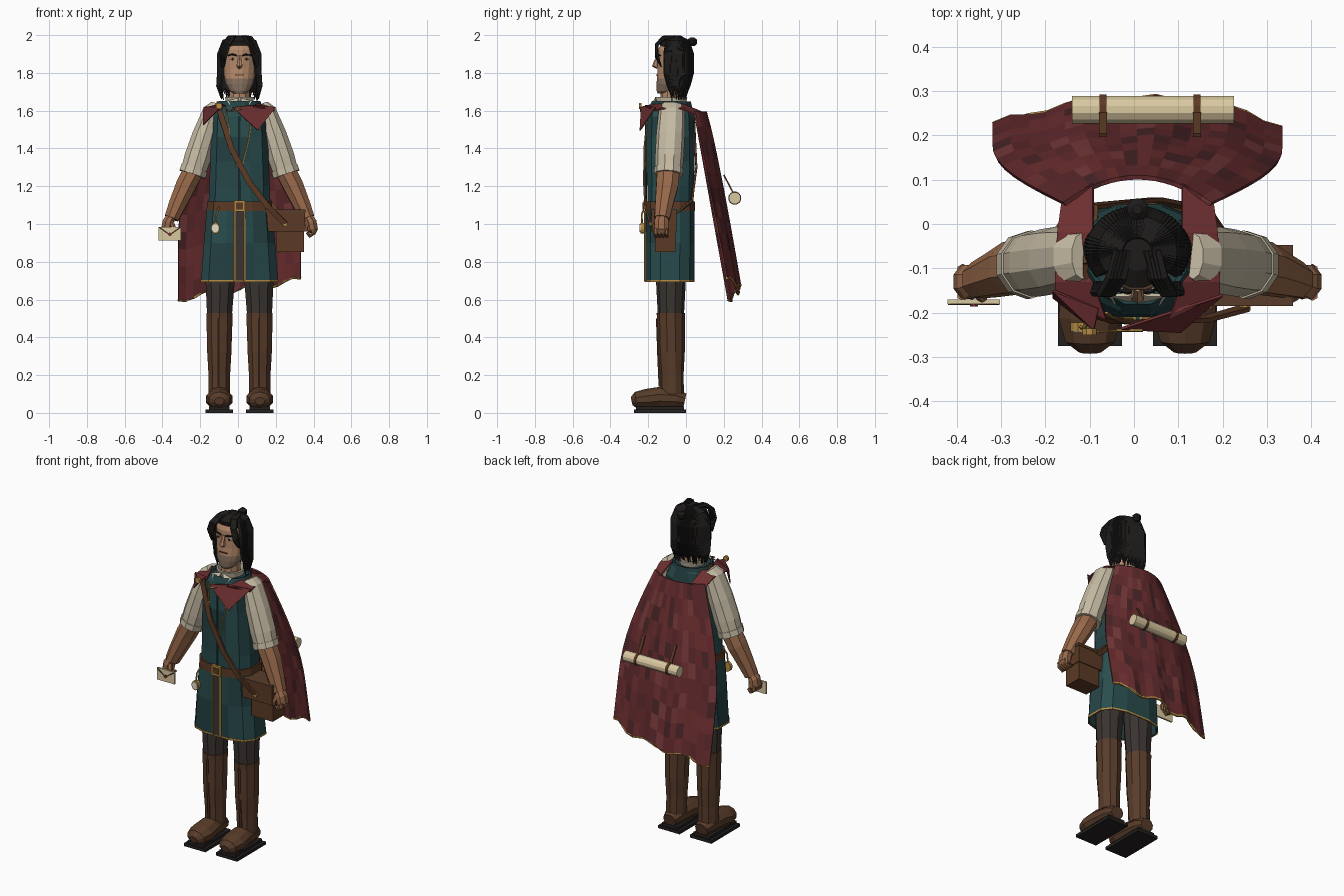
import bpy, bmesh, math, random
from mathutils import Vector as V

random.seed(4)
CX = 0.008  # the figure's own middle line


def mat(name, hexa):
    m = bpy.data.materials.new(name)
    c = [int(hexa[i:i + 2], 16) / 255 for i in (0, 2, 4)]
    m.diffuse_color = [((k + .055) / 1.055) ** 2.4 if k > .04 else k / 12.92 for k in c] + [1]
    return m


TEAL = [mat("teal_a", "27484a"), mat("teal_b", "2a4d4e"), mat("teal_c", "234042")]
REDS = [mat("red_" + h, h) for h in ("662b2e", "6e2f30", "5c282b", "77393a", "4b2528")]
CREAM, SKIN, STUBBLE = mat("linen", "c6bba4"), mat("skin", "b58a6b"), mat("stubble", "86705f")
ARM, HAIR, GOLD = mat("tanned_skin", "98694a"), mat("hair", "1e1c1b"), mat("gold", "b58d45")
BOOT, LEATHER, DARK = mat("boot_leather", "583c2a"), mat("leather", "5c3a25"), mat("sole", "242120")
PANTS, PAPER, EYE = mat("trousers", "3a3430"), mat("paper", "d9c8a0"), mat("eye", "e6ddd0")


def mesh(name, verts, faces, mats, thick=0):
    mats = mats if isinstance(mats, list) else [mats]
    me = bpy.data.meshes.new(name)
    bm = bmesh.new()
    vs = [bm.verts.new(v) for v in verts]
    for f in faces:
        bm.faces.new([vs[i] for i in f]).material_index = random.randrange(len(mats))
    bmesh.ops.recalc_face_normals(bm, faces=bm.faces)
    bm.to_mesh(me)
    bm.free()
    for m in mats:
        me.materials.append(m)
    ob = bpy.data.objects.new(name, me)
    bpy.context.collection.objects.link(ob)
    if thick:
        md = ob.modifiers.new("thickness", 'SOLIDIFY')
        md.thickness, md.offset = thick, 0
    return ob


def tube(name, pts, radii, n, mats, flat=False, p=1, cap=True, thick=0):
    """Loft n-sided rings along a path; flat keeps the rings horizontal."""
    pts = [V(q) for q in pts]
    if not isinstance(radii, list):
        radii = [radii] * len(pts)
    verts, faces = [], []
    for i, (c, r) in enumerate(zip(pts, radii)):
        ra, rb = r if isinstance(r, tuple) else (r, r)
        t = (pts[min(i + 1, len(pts) - 1)] - pts[max(i - 1, 0)]).normalized()
        t = V((0, 0, 1)) if flat else t
        ref = V((0, 1, 0)) if abs(t.x) > .9 else V((1, 0, 0))
        u = (ref - t * ref.dot(t)).normalized()
        w = t.cross(u)
        for k in range(n):
            a = 2 * math.pi * (k + .5) / n
            ca, sa = math.cos(a), math.sin(a)
            e = (math.cos(math.pi / n)) ** p
            verts.append(c + u * math.copysign(abs(ca) ** p, ca) * ra / e
                         + w * math.copysign(abs(sa) ** p, sa) * rb / e)
    for i in range(len(pts) - 1):
        for k in range(n):
            a, b = i * n + k, i * n + (k + 1) % n
            faces.append((a, b, b + n, a + n))
    if cap:
        faces += [tuple(range(n)), tuple(range(len(verts) - n, len(verts)))]
    return mesh(name, verts, faces, mats, thick)


def box(name, x0, x1, y0, y1, z0, z1, m):
    vs = [(x, y, z) for x in (x0, x1) for y in (y0, y1) for z in (z0, z1)]
    fs = [(0, 1, 3, 2), (4, 5, 7, 6), (0, 1, 5, 4), (2, 3, 7, 6), (0, 2, 6, 4), (1, 3, 7, 5)]
    return mesh(name, vs, fs, m)


def body(name, rows, n, mats, **kw):
    """Horizontal loft from rows of (z, half width, front y, back y)."""
    return tube(name, [(CX, (f + b) / 2, z) for z, r, f, b in rows],
                [(r, (b - f) / 2) for z, r, f, b in rows], n, mats, flat=True, **kw)


# Torso, skirt and belt
body("vest", [(1.08, .165, -.205, .04), (1.2, .16, -.205, .042), (1.33, .155, -.21, .045), (1.46, .15, -.21, .045),
              (1.57, .145, -.205, .04), (1.62, .115, -.195, .03), (1.64, .09, -.18, .015)], 12, TEAL, p=.75)
body("skirt", [(1.1, .168, -.207, .042), (.9, .185, -.21, .042), (.695, .2, -.21, .04)], 12, TEAL,
     p=.7, cap=False, thick=.008)
body("belt", [(1.07, .174, -.213, .048), (1.12, .172, -.213, .048)], 12, LEATHER, p=.72)
body("skirt_hem", [(.692, .204, -.214, .044), (.703, .204, -.214, .044)], 12, GOLD, p=.7, cap=False, thick=.004)
box("belt_buckle", CX - .03, CX + .03, -.226, -.21, 1.065, 1.125, GOLD)
box("buckle_centre", CX - .019, CX + .019, -.229, -.22, 1.077, 1.113, LEATHER)
box("skirt_placket", CX - .022, CX + .022, -.218, -.208, .7, 1.07, PANTS)
for s in (-1, 1):
    tube("skirt_trim", [(CX + s * .026, -.217, 1.07), (CX + s * .026, -.217, .695)], .005, 5, GOLD)
    tube("vest_trim", [(CX + s * .07, -.2, 1.61), (CX + s * .05, -.214, 1.45), (CX + s * .012, -.214, 1.3)], .003, 5, GOLD)
tube("vest_seam", [(CX, -.212, 1.57), (CX, -.212, 1.12)], .004, 5, TEAL[2])

# Neck and collars
tube("neck", [(CX, -.08, 1.6), (CX, -.08, 1.75)], .052, 10, SKIN)
body("vest_collar", [(1.6, .125, -.2, .03), (1.648, .105, -.175, .02)], 12, TEAL[2], cap=False, thick=.012)
body("shirt_collar", [(1.62, .062, -.15, -.01), (1.672, .072, -.158, 0)], 14, CREAM, cap=False, thick=.01)
for s in (-1, 1):
    mesh("collar_point", [(CX + s * .005, -.16, 1.665), (CX + s * .065, -.16, 1.65), (CX + s * .03, -.205, 1.595)],
         [(0, 1, 2)], CREAM, .008)

# Head: the chin and jaw carry stubble
head = body("head", [(1.69, .03, -.15, -.08), (1.705, .052, -.155, -.06), (1.74, .072, -.156, -.03),
                     (1.77, .079, -.154, -.005), (1.82, .086, -.15, .012), (1.87, .089, -.15, .018),
                     (1.92, .086, -.148, .014), (1.96, .068, -.13, 0), (1.985, .03, -.095, -.03)], 16, [SKIN, STUBBLE])
for f in head.data.polygons:
    f.material_index = int(f.center.z < 1.79 and f.center.y < -.04)
tube("nose", [(CX, -.145, 1.89), (CX, -.158, 1.86), (CX, -.163, 1.84), (CX, -.15, 1.83)],
     [.007, .01, .015, .01], 6, SKIN)
box("mouth", CX - .025, CX + .025, -.158, -.14, 1.785, 1.791, LEATHER)
for s in (-1, 1):
    x = CX + s * .036
    tube("eye", [(x - .014, -.139, 1.874), (x, -.142, 1.874), (x + .014, -.139, 1.874)], [.002, .008, .002], 6, EYE)
    box("pupil", x - .005, x + .005, -.152, -.14, 1.869, 1.879, DARK)
    tube("brow", [(CX + s * .014, -.152, 1.892), (x, -.151, 1.898), (CX + s * .06, -.135, 1.892)], .004, 5, HAIR)
    tube("ear", [(CX + s * .09, -.07, 1.81), (CX + s * .096, -.066, 1.84), (CX + s * .094, -.062, 1.87)],
         [(.006, .01), (.009, .018), (.006, .012)], 6, SKIN)

# Hair: cap, hanging strands, front locks and bun
tube("hair_cap", [(CX, -.03, 1.8), (CX, -.035, 1.87), (CX, -.05, 1.93), (CX, -.068, 1.97), (CX, -.07, 1.993)],
     [(.094, .055), (.097, .065), (.094, .082), (.075, .075), (.03, .035)], 16, HAIR, flat=True)
N = 46
for i in range(N):
    a = math.radians(-32 + 244 * i / (N - 1))
    c, s_ = math.cos(a), math.sin(a)
    end = random.uniform(1.65, 1.71)
    path = [(CX + c * r, -.06 + s_ * r * .85, z) for r, z in ((.03, 1.99), (.08, 1.965), (.105, 1.9), (.108, 1.8))]
    path += [(CX + c * .115, -.055 + s_ * .07, 1.73), (CX + c * .1, -.055 + s_ * .05, end)]
    tube("hair_strand", path, [.008, .011, .011, .009, .007, .002], 5, HAIR)
for s in (-1, 1):
    for k in range(4):
        x = s * .008 * k
        tube("front_lock", [(CX + s * .02 + x, -.06, 1.99), (CX + s * .035 + x, -.12, 1.985),
                            (CX + s * .058 + x, -.155, 1.95), (CX + s * .075 + x, -.155, 1.88 + .008 * k),
                            (CX + s * .082 + x * .6, -.13, 1.83)], [.008, .01, .009, .007, .002], 5, HAIR)
tube("hair_bun", [(CX, .033, 1.942), (CX, .033, 1.955), (CX, .033, 1.975), (CX, .033, 1.988)],
     [.012, .024, .024, .01], 10, HAIR)

# Arms, hands, legs and boots on both sides
for s in (-1, 1):
    P = lambda *q: [(CX + s * x, y, z) for x, y, z in q]
    tube("sleeve", P((.125, -.072, 1.635), (.142, -.075, 1.6), (.185, -.082, 1.47), (.222, -.088, 1.35), (.245, -.092, 1.275)),
         [(.025, .05), (.05, .066), (.064, .072), (.07, .072), (.066, .068)], 10, CREAM)
    tube("sleeve_cuff", P((.238, -.091, 1.295), (.249, -.093, 1.262)), (.072, .073), 10, CREAM)
    tube("forearm", P((.24, -.093, 1.29), (.285, -.1, 1.2), (.33, -.117, 1.1), (.36, -.127, 1.03)),
         [(.054, .06), (.053, .058), (.045, .047), (.038, .04)], 8, ARM)
    tube("palm", P((.36, -.127, 1.04), (.378, -.13, 1.01), (.386, -.13, .97), (.384, -.132, .955)),
         [(.024, .03), (.03, .038), (.029, .038), (.02, .03)], 8, ARM)
    for k in range(4):
        y = -.16 + .019 * k
        tube("finger", P((.395, y, .98), (.393, y, .952), (.372, y, .938), (.355, y, .955)), [.011, .011, .01, .007], 6, ARM)
    tube("thumb", P((.362, -.15, 1.01), (.35, -.165, .985), (.352, -.168, .96)), [.013, .011, .007], 6, ARM)
    tube("trouser_leg", P((.1, -.08, .85), (.103, -.08, .68), (.106, -.08, .52)), [(.078, .075), (.076, .074), (.066, .066)], 10, PANTS)
    tube("boot_shaft", P((.106, -.08, .53), (.106, -.08, .5), (.107, -.078, .32), (.107, -.076, .2), (.107, -.074, .1)),
         [(.07, .072), (.069, .07), (.064, .068), (.057, .06), (.056, .06)], 10, BOOT)
    tube("boot_foot", P((.107, -.006, .065), (.107, -.05, .075), (.107, -.14, .08), (.107, -.21, .072), (.107, -.265, .067), (.107, -.288, .062)),
         [(.04, .035), (.055, .05), (.063, .055), (.071, .052), (.055, .042), (.025, .02)], 10, BOOT)
    box("boot_sole", CX + s * .107 - .072, CX + s * .107 + .072, -.275, 0, 0, .018, DARK)
    box("boot_welt", CX + s * .107 - .055, CX + s * .107 + .055, -.265, -.01, .015, .035, DARK)
    tube("boot_seam", P((.107, -.152, .5), (.107, -.145, .3), (.107, -.138, .14)), .006, 5, BOOT)

# Cape: a flaring patchwork sheet with a sloping hem
NU, NV = 16, 11


def cape_point(u, v):
    w = .165 + .16 * math.sin(min(v / .7, 1) * math.pi / 2)
    hem = .655 + .05 * u + .018 * math.sin(u * 9)
    centre, edge = .105 + .175 * v ** .85, .045 + .175 * v
    y = centre + (edge - centre) * u * u + .008 * v * math.sin(u * 12)
    return V((CX + u * w, y, 1.595 + (hem - 1.595) * v))


cv = [cape_point(-1 + 2 * i / NU, j / NV) for j in range(NV + 1) for i in range(NU + 1)]
cf = [(a, a + 1, a + NU + 2, a + NU + 1) for j in range(NV) for a in range(j * (NU + 1), j * (NU + 1) + NU)]
mesh("cape", cv, cf, REDS[:3] * 2 + REDS[3:], .01)
tube("cape_hem_trim", cv[-NU - 1:], .006, 5, GOLD)

# Cape yoke over the shoulders and the front folds
for s in (-1, 1):
    inner = [(.1, .09, 1.59), (.1, -.02, 1.635), (.1, -.13, 1.635), (.07, -.215, 1.625)]
    outer = [(.17, .05, 1.575), (.18, -.02, 1.61), (.185, -.13, 1.61), (.185, -.16, 1.6)]
    mesh("cape_yoke", [(CX + s * x, y, z) for x, y, z in inner + outer],
         [(i, i + 1, i + 5, i + 4) for i in range(3)], REDS[:2], .008)
mesh("front_fold", [(-.03, -.236, 1.618), (.2, -.16, 1.618), (.105, -.243, 1.495), (.08, -.2, 1.63)],
     [(0, 1, 2), (0, 1, 3)], REDS[1], .006)
mesh("small_front_fold", [(-.182, -.15, 1.618), (-.09, -.238, 1.618), (-.182, -.165, 1.525), (-.08, -.19, 1.63)],
     [(0, 1, 2), (0, 1, 3)], REDS[0], .006)
tube("cape_pin", [(-.1, -.235, 1.625), (-.1, -.25, 1.625)], .016, 8, GOLD)
tube("pin_chain", [(-.1, -.245, 1.625), (-.04, -.24, 1.595), (.02, -.24, 1.61)], .003, 5, GOLD)

# Scroll carried on the cape
tube("scroll", [(-.14, .258, 1.137), (.225, .258, 1.137)], .031, 12, PAPER)
for x in (-.07, .142):
    tube("scroll_band", [(x - .008, .258, 1.137), (x + .008, .258, 1.137)], .034, 12, LEATHER)
    tube("scroll_strap", [(x, .25, 1.165), (x, .2, 1.26)], (.009, .004), 4, LEATHER)

# Satchel and its strap
box("satchel_body", .205, .35, -.165, -.055, .853, 1.06, LEATHER)
box("satchel_flap", .145, .355, -.182, -.05, .96, 1.07, LEATHER)
box("satchel_lid_edge", .142, .358, -.185, -.047, 1.062, 1.078, BOOT)
tube("satchel_stud", [(.25, -.18, 1.0), (.25, -.195, 1.0)], .012, 8, GOLD)
tube("satchel_strap_front", [(-.1, -.09, 1.645), (-.098, -.2, 1.6), (-.035, -.22, 1.4), (.06, -.222, 1.22),
                             (.16, -.215, 1.09), (.25, -.19, 1.0)], (.015, .005), 4, LEATHER)
tube("satchel_strap_back", [(-.1, -.09, 1.645), (-.095, .04, 1.59), (.05, .055, 1.3), (.16, .03, 1.12), (.22, -.06, 1.05)],
     (.015, .005), 4, LEATHER)

# Letter in the hand and pocket watch on the belt
box("letter", -.42, -.302, -.18, -.17, .912, .985, PAPER)
tube("letter_fold", [(-.418, -.181, .983), (-.361, -.181, .943), (-.304, -.181, .983)], .002, 4, LEATHER)
tube("letter_seal", [(-.361, -.18, .945), (-.361, -.186, .945)], .009, 8, REDS[1])
tube("watch_case", [(-.12, -.222, .978), (-.12, -.242, .978)], (.023, .028), 12, GOLD)
tube("watch_face", [(-.12, -.24, .978), (-.12, -.245, .978)], (.017, .021), 12, EYE)
tube("watch_chain", [(-.12, -.232, 1.0), (-.113, -.235, 1.05), (-.1, -.216, 1.09)], .004, 5, GOLD)
